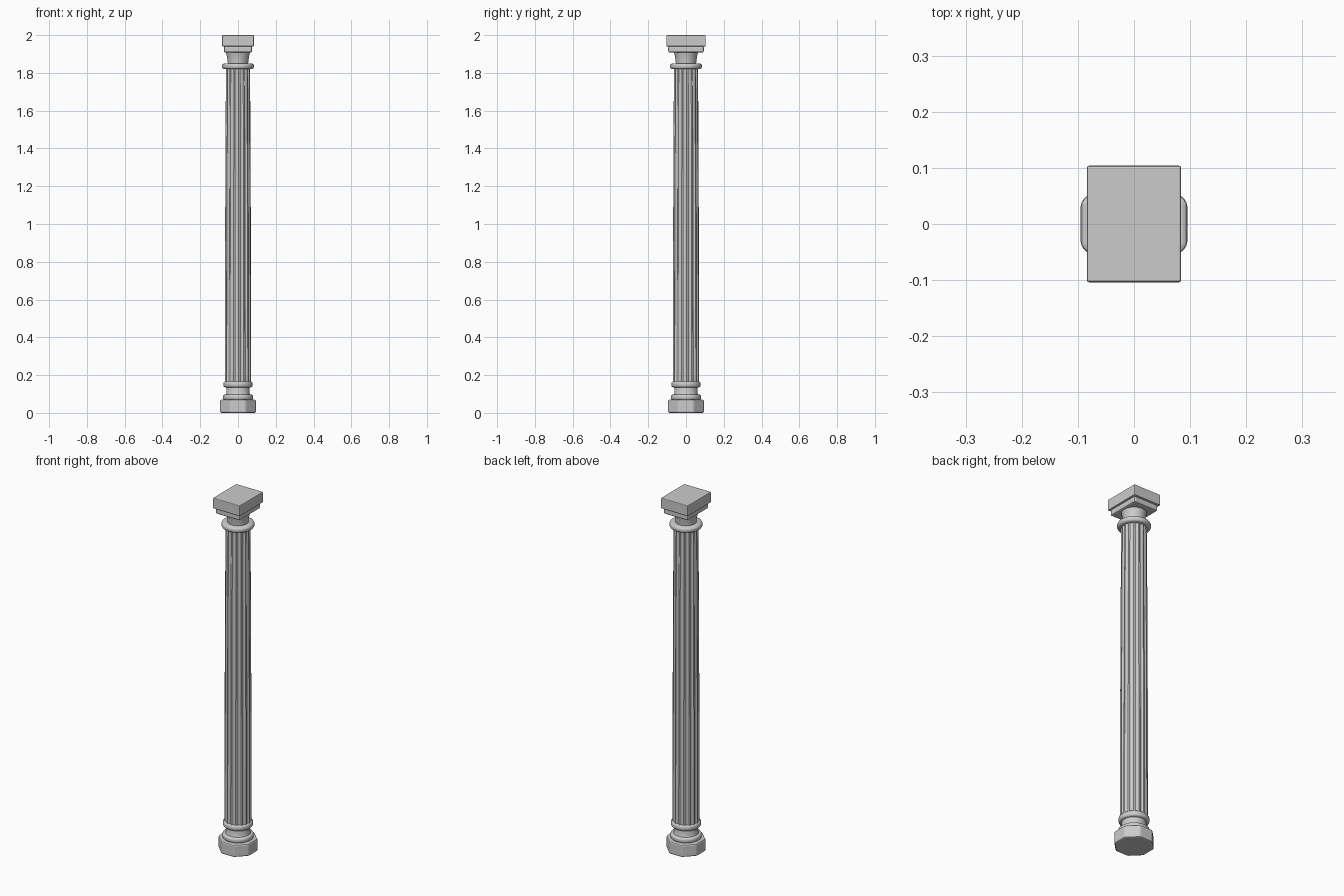
import bpy, math

if "Cube" in bpy.data.objects:
    bpy.data.objects.remove(bpy.data.objects["Cube"])


def finish(name, verts, faces, smooth=None):
    mesh = bpy.data.meshes.new(name)
    mesh.from_pydata(verts, [], faces)
    obj = bpy.data.objects.new(name, mesh)
    bpy.context.collection.objects.link(obj)
    if smooth:
        bpy.ops.object.select_all(action='DESELECT')
        obj.select_set(True)
        bpy.context.view_layer.objects.active = obj
        bpy.ops.object.shade_smooth_by_angle(angle=math.radians(smooth))
    return obj


def loft(name, profile, section, smooth=None):
    """Stack a unit cross-section at each (radius, z) of the profile and cap both ends."""
    n = len(section)
    verts = [(x * r, y * r, z) for r, z in profile for x, y in section]
    faces = [(k * n + i, k * n + (i + 1) % n, (k + 1) * n + (i + 1) % n, (k + 1) * n + i)
             for k in range(len(profile) - 1) for i in range(n)]
    faces.append(tuple(reversed(range(n))))
    faces.append(tuple(range((len(profile) - 1) * n, len(profile) * n)))
    return finish(name, verts, faces, smooth)


def ring(n, radius=lambda i: 1.0, turn=0.0):
    return [(radius(i) * math.cos(2 * math.pi * i / n + turn),
             radius(i) * math.sin(2 * math.pi * i / n + turn)) for i in range(n)]


def slab(name, hx, hy, z0, z1, bevel):
    bpy.ops.mesh.primitive_cube_add(size=1, location=(0, 0, (z0 + z1) / 2))
    obj = bpy.context.object
    obj.name = name
    obj.scale = (2 * hx, 2 * hy, z1 - z0)
    bpy.ops.object.transform_apply(location=False, rotation=False, scale=True)
    mod = obj.modifiers.new("soft_edges", 'BEVEL')
    mod.width = bevel
    mod.segments = 2


def moulding(name, r, z0, z1, inset):
    # Round band with softened upper and lower edges
    h = z1 - z0
    loft(name, [(r - inset, z0), (r - inset * 0.3, z0 + h * 0.12), (r, z0 + h * 0.3),
                (r, z0 + h * 0.7), (r - inset * 0.3, z0 + h * 0.88), (r - inset, z1)],
         circle, 40)


circle = ring(32)

# Octagonal plinth
octagon = ring(8, lambda i: 1 / math.cos(math.pi / 8), math.pi / 8)
plinth = loft("plinth", [(0.095, 0.0), (0.095, 0.07)], octagon)
mod = plinth.modifiers.new("soft_edges", 'BEVEL')
mod.width = 0.008
mod.segments = 2

# Base mouldings and waist
moulding("base_lower_ring", 0.08, 0.068, 0.097, 0.008)
loft("base_waist", [(0.068, 0.09), (0.062, 0.102), (0.062, 0.14)], circle, 30)
moulding("base_upper_ring", 0.077, 0.135, 0.167, 0.008)

# Fluted shaft, slightly tapered
depth = (0.0, 0.0, 0.07, 0.07)
fluted = ring(64, lambda i: 1.0 - depth[i % 4], math.pi / 64)
loft("fluted_shaft", [(0.070, 0.16), (0.069, 0.7), (0.067, 1.25), (0.064, 1.83)], fluted)

# Capital: ring, flared neck, stepped rectangular slabs
moulding("capital_ring", 0.084, 1.82, 1.85, 0.010)
loft("capital_neck", [(0.053, 1.84), (0.055, 1.865), (0.059, 1.89), (0.064, 1.91)], circle, 40)
slab("capital_step", 0.075, 0.094, 1.908, 1.942, 0.008)
slab("abacus", 0.084, 0.104, 1.94, 2.0, 0.004)
